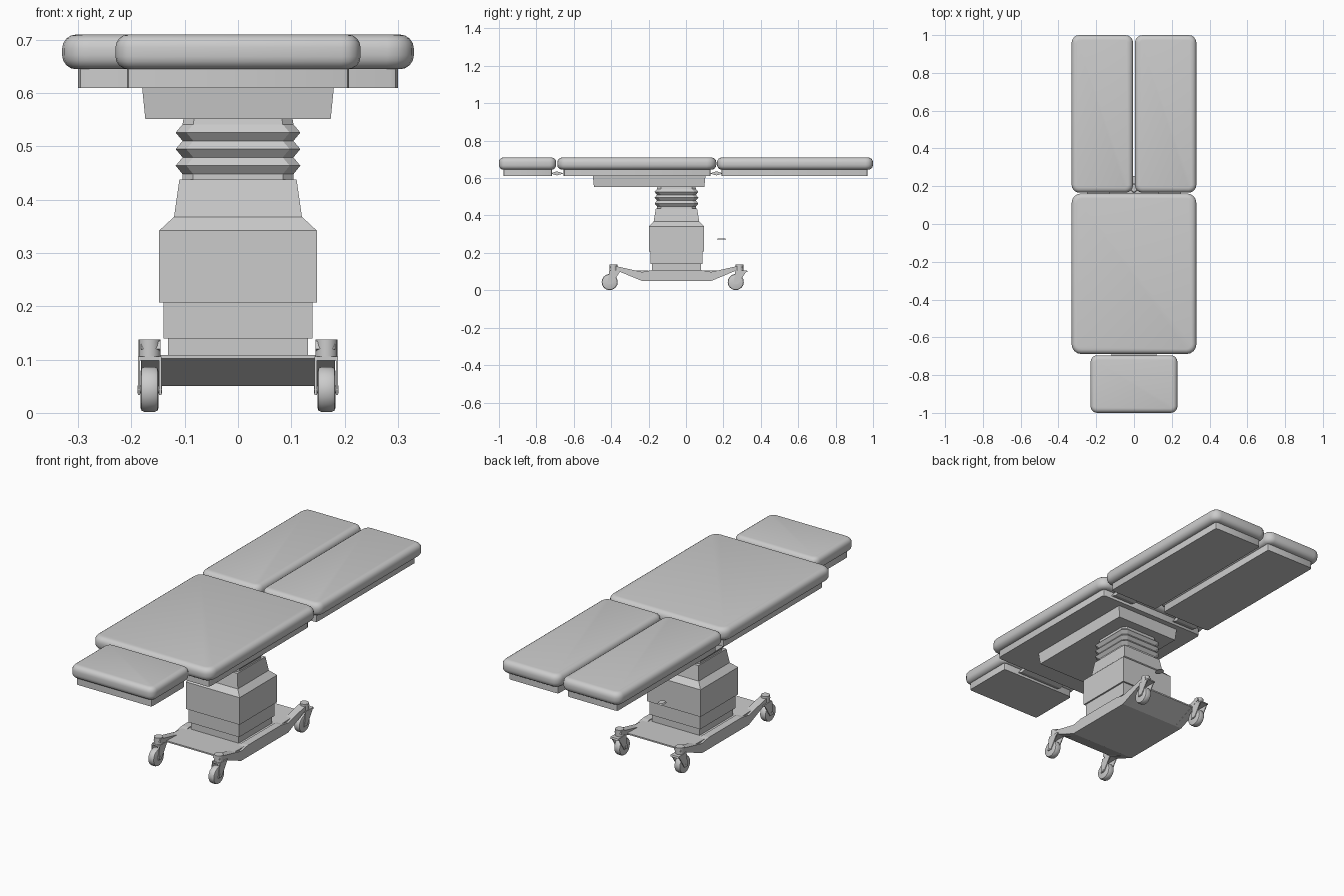
import bpy, bmesh, math
from mathutils import Matrix, Vector

if "Cube" in bpy.data.objects:
    bpy.data.objects.remove(bpy.data.objects["Cube"])


def finish(name, bm, smooth=None):
    bmesh.ops.recalc_face_normals(bm, faces=bm.faces)
    me = bpy.data.meshes.new(name)
    bm.to_mesh(me)
    bm.free()
    ob = bpy.data.objects.new(name, me)
    bpy.context.collection.objects.link(ob)
    if smooth:
        bpy.ops.object.select_all(action='DESELECT')
        ob.select_set(True)
        bpy.context.view_layer.objects.active = ob
        bpy.ops.object.shade_smooth_by_angle(angle=math.radians(smooth))
    return ob


def make_box(bm, x0, x1, y0, y1, z0, z1):
    m = Matrix.Translation(((x0 + x1) / 2, (y0 + y1) / 2, (z0 + z1) / 2))
    m = m @ Matrix.Diagonal((x1 - x0, y1 - y0, z1 - z0, 1))
    return bmesh.ops.create_cube(bm, size=1, matrix=m)['verts']


def pad(name, x0, x1, y0, y1, z0, z1, corner, edge, seg=4):
    """Box with rounded plan corners, then rounded top and bottom rims."""
    bm = bmesh.new()
    make_box(bm, x0, x1, y0, y1, z0, z1)
    up = [e for e in bm.edges if abs(e.verts[0].co.z - e.verts[1].co.z) > 0.01]
    bmesh.ops.bevel(bm, geom=up, offset=corner, segments=seg, profile=0.5, affect='EDGES')
    if edge:
        rim = [e for e in bm.edges if abs(e.verts[0].co.z - e.verts[1].co.z) < 1e-4]
        bmesh.ops.bevel(bm, geom=rim, offset=edge, segments=seg, profile=0.5, affect='EDGES')
    return finish(name, bm, 40)


def loft(name, sections, cy, chamfer=0.0, smooth=None):
    """Stack of rectangles (z, half x, half y), optionally with cut corners."""
    bm = bmesh.new()
    rings = []
    for z, hx, hy in sections:
        pts = []
        for sx, sy in ((1, 1), (-1, 1), (-1, -1), (1, -1)):
            if chamfer:
                a = (sx * hx, sy * (hy - chamfer))
                b = (sx * (hx - chamfer), sy * hy)
                pts += [a, b] if sx * sy > 0 else [b, a]
            else:
                pts.append((sx * hx, sy * hy))
        rings.append([bm.verts.new((x, y + cy, z)) for x, y in pts])
    n = len(rings[0])
    for a, b in zip(rings, rings[1:]):
        for i in range(n):
            bm.faces.new((a[i], a[(i + 1) % n], b[(i + 1) % n], b[i]))
    bm.faces.new(rings[0])
    bm.faces.new(rings[-1])
    return finish(name, bm, smooth)


def prism(name, profile, x0, x1):
    """Side profile of (y, z) points extruded along x."""
    bm = bmesh.new()
    f = bm.faces.new([bm.verts.new((x0, y, z)) for y, z in profile])
    r = bmesh.ops.extrude_face_region(bm, geom=[f])
    vs = [g for g in r['geom'] if isinstance(g, bmesh.types.BMVert)]
    bmesh.ops.translate(bm, verts=vs, vec=(x1 - x0, 0, 0))
    return finish(name, bm)


def cyl(bm, r, depth, center, axis='Z', seg=16):
    m = Matrix.Translation(center)
    if axis == 'X':
        m = m @ Matrix.Rotation(math.pi / 2, 4, 'Y')
    bmesh.ops.create_cone(bm, cap_ends=True, segments=seg, radius1=r, radius2=r,
                          depth=depth, matrix=m)


# cushions and the boards under them
pad("head_cushion", -0.23, 0.23, -1.0, -0.695, 0.645, 0.71, 0.035, 0.024)
pad("head_board", -0.208, 0.208, -0.977, -0.717, 0.61, 0.65, 0.01, 0, 2)
pad("torso_cushion", -0.33, 0.33, -0.688, 0.162, 0.645, 0.71, 0.05, 0.026)
pad("torso_board", -0.30, 0.30, -0.655, 0.132, 0.61, 0.65, 0.015, 0, 2)
for side, s in (("right", 1), ("left", -1)):
    xs = sorted((s * 0.005, s * 0.33))
    pad(side + "_leg_cushion", *xs, 0.166, 1.0, 0.645, 0.71, 0.04, 0.026)
    xs = sorted((s * 0.025, s * 0.30))
    pad(side + "_leg_board", *xs, 0.19, 0.97, 0.61, 0.65, 0.01, 0, 2)


# hinges joining the sections
def hinge(name, y, x0, x1):
    prism(name, [(y - 0.035, 0.625), (y, 0.614), (y + 0.035, 0.625), (y, 0.636)], x0, x1)


hinge("head_hinge", -0.69, -0.12, 0.12)
hinge("left_leg_hinge", 0.163, -0.25, -0.13)
hinge("right_leg_hinge", 0.163, 0.13, 0.25)

# support tray and lifting column
loft("support_tray", [(0.552, 0.174, 0.295), (0.612, 0.18, 0.301)], -0.197)
CY = -0.051
bellows = [(0.435, 0.104, 0.104), (0.448, 0.104, 0.104)]
for z in (0.464, 0.495, 0.526):
    bellows += [(z, 0.117, 0.117), (z + 0.0155, 0.104, 0.104)]
bellows += [(0.555, 0.102, 0.102)]
loft("bellows", bellows, CY, 0.02)
loft("column_hood", [(0.342, 0.148, 0.148), (0.368, 0.12, 0.122), (0.438, 0.110, 0.110)], CY)
loft("column_upper", [(0.207, 0.148, 0.148), (0.342, 0.148, 0.148)], CY)
loft("column_middle", [(0.14, 0.14, 0.14), (0.207, 0.14, 0.14)], CY)
loft("column_lower", [(0.083, 0.131, 0.131), (0.14, 0.131, 0.131)], CY)

# base: shallow wedge-ended pan with an arm reaching to each caster
prism("base_pan", [(-0.355, 0.102), (-0.235, 0.05), (0.135, 0.05), (0.255, 0.102),
                   (0.255, 0.109), (0.08, 0.104), (-0.18, 0.104), (-0.355, 0.109)], -0.172, 0.172)
for side, s in (("right", 1), ("left", -1)):
    xs = sorted((s * 0.145, s * 0.182))
    prism(side + "_base_arm", [(-0.405, 0.12), (-0.235, 0.05), (0.135, 0.05), (0.303, 0.12),
                               (0.298, 0.135), (0.135, 0.098), (0.08, 0.108), (-0.18, 0.108),
                               (-0.235, 0.098), (-0.40, 0.135)], *xs)

# casters: swivel post, slanted fork cheeks and wheel
for end, py, wy in (("front", -0.388, -0.408), ("back", 0.286, 0.266)):
    for side, s in (("right", 1), ("left", -1)):
        name = end + "_" + side + "_caster"
        cx = s * 0.166
        bm = bmesh.new()
        cyl(bm, 0.021, 0.034, (cx, py, 0.121))
        finish(name + "_post", bm, 40)
        bm = bmesh.new()
        cyl(bm, 0.043, 0.034, (cx, wy, 0.044), 'X', 18)
        rim = [e for e in bm.edges if abs(e.verts[0].co.x - e.verts[1].co.x) < 1e-4]
        bmesh.ops.bevel(bm, geom=rim, offset=0.008, segments=2, profile=0.5, affect='EDGES')
        cyl(bm, 0.008, 0.046, (cx, wy, 0.044), 'X', 10)
        finish(name + "_wheel", bm, 40)
        cheek = [(wy - 0.012, 0.034), (wy + 0.012, 0.034), (py + 0.04, 0.106), (py - 0.022, 0.106)]
        for n, o in (("outer", s * 0.020), ("inner", -s * 0.020)):
            prism(name + "_fork_" + n, cheek, cx + o - 0.002, cx + o + 0.002)
        prism(name + "_fork_top", [(py - 0.022, 0.098), (py + 0.043, 0.098),
                                   (py + 0.04, 0.106), (py - 0.022, 0.106)], cx - 0.022, cx + 0.022)

# small flat control pedal behind the column
bm = bmesh.new()
bmesh.ops.create_cone(bm, cap_ends=True, segments=10, radius1=0.026, radius2=0.02, depth=0.006,
                      matrix=Matrix.Translation((0, 0.19, 0.275)) @ Matrix.Diagonal((0.7, 1, 1, 1)))
finish("control_pedal", bm)
